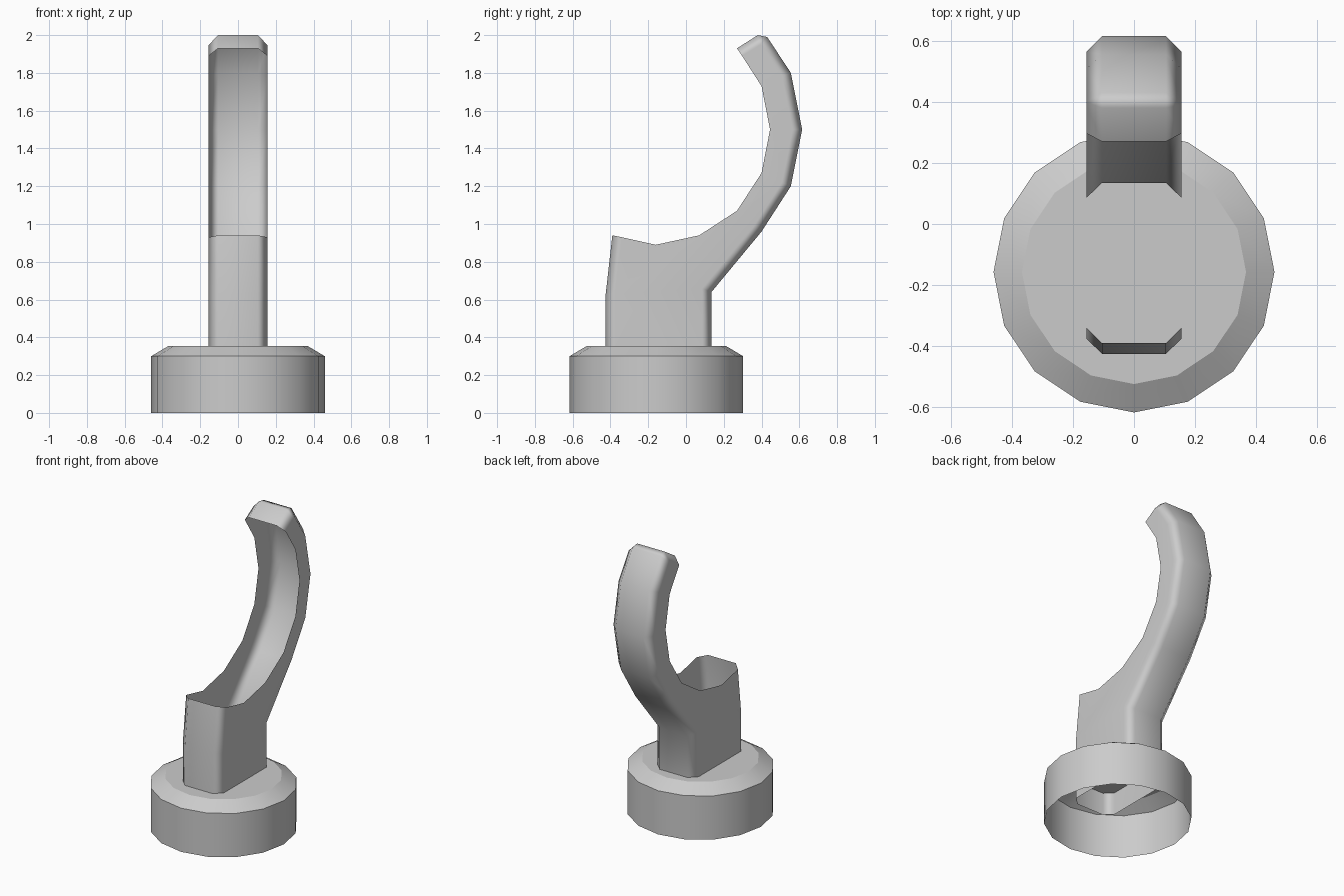
import bpy, bmesh, math
from mathutils import Vector

cube = bpy.data.objects.get("Cube")
if cube:
    bpy.data.objects.remove(cube, do_unlink=True)

grey = bpy.data.materials.new("light grey")
grey.use_nodes = True
colour = (0.6, 0.6, 0.6, 1)
grey.diffuse_color = colour
grey.node_tree.nodes["Principled BSDF"].inputs["Base Color"].default_value = colour


def finish(bm, name, angle):
    """Turn the bmesh into a smooth-shaded object with sharp hard edges."""
    bmesh.ops.recalc_face_normals(bm, faces=bm.faces)
    mesh = bpy.data.meshes.new(name)
    bm.to_mesh(mesh)
    bm.free()
    mesh.materials.append(grey)
    ob = bpy.data.objects.new(name, mesh)
    bpy.context.collection.objects.link(ob)
    bpy.ops.object.select_all(action='DESELECT')
    ob.select_set(True)
    bpy.context.view_layer.objects.active = ob
    bpy.ops.object.shade_smooth_by_angle(angle=math.radians(angle))
    return ob


# Round base: open underneath, bevelled rim, flat top
SIDES, CENTRE_Y = 16, -0.157
bm = bmesh.new()
rings = []
for radius, z in ((0.46, 0), (0.46, 0.3), (0.367, 0.355)):
    turns = [2 * math.pi * i / SIDES for i in range(SIDES)]
    rings.append([bm.verts.new((radius * math.cos(a), CENTRE_Y + radius * math.sin(a), z))
                  for a in turns])
for low, high in zip(rings, rings[1:]):
    for i in range(SIDES):
        j = (i + 1) % SIDES
        bm.faces.new((low[i], low[j], high[j], high[i]))
bm.faces.new(rings[-1])
finish(bm, "round_base", 26)

# Hook: a thin hollow shell, open along its concave edge and underneath.
# Profiles are (y, z), running from the front lip round to the hook tip.
BOTTOM, CHAMFER = 0.2, 0.05
front_wall = [(-0.39, 0.94), (-0.425, 0.63), (-0.425, BOTTOM)]
back_wall = [(0.135, BOTTOM), (0.135, 0.64), (0.4, 0.96), (0.555, 1.2), (0.615, 1.5),
             (0.555, 1.8), (0.43, 1.99), (0.38, 2.0), (0.27, 1.93)]
open_edge = [(0.4, 1.73), (0.445, 1.5), (0.4, 1.27), (0.27, 1.07), (0.07, 0.94), (-0.16, 0.89)]


def inset(path, first, last):
    """Shift a profile inward; given ends slide along the open edges."""
    pts = [Vector(p) for p in path]
    result = [Vector(first)]
    for a, b, c in zip(pts, pts[1:], pts[2:]):
        d1, d2 = (b - a).normalized(), (c - b).normalized()
        n1, n2 = Vector((-d1.y, d1.x)), Vector((-d2.y, d2.x))
        result.append(b + (n1 + n2) * CHAMFER / (1 + n1.dot(n2)))
    return result + [Vector(last)]


bm = bmesh.new()
HALF, FLAT = 0.156, 0.105
rims = {-1: [], 1: []}
for wall, first, last in (
        (front_wall, (-0.34, 0.93), (-0.425 + CHAMFER, BOTTOM)),
        (back_wall, (0.135 - CHAMFER, BOTTOM), (0.297, 1.89))):
    inner = inset(wall, first, last)
    rows = []
    for x, path in ((-HALF, inner), (-FLAT, wall), (FLAT, wall), (HALF, inner)):
        rows.append([bm.verts.new((x, y, z)) for y, z in path])
    for left, right in zip(rows, rows[1:]):
        for i in range(len(wall) - 1):
            bm.faces.new((left[i], left[i + 1], right[i + 1], right[i]))
    rims[-1] += rows[0]
    rims[1] += rows[3]

# Side panels between the chamfers and the open edge
for side, rim in rims.items():
    bm.faces.new(rim + [bm.verts.new((side * HALF, y, z)) for y, z in open_edge])

hook = finish(bm, "hook_shell", 50)
weighted = hook.modifiers.new("flat sides", 'WEIGHTED_NORMAL')
weighted.keep_sharp = True
